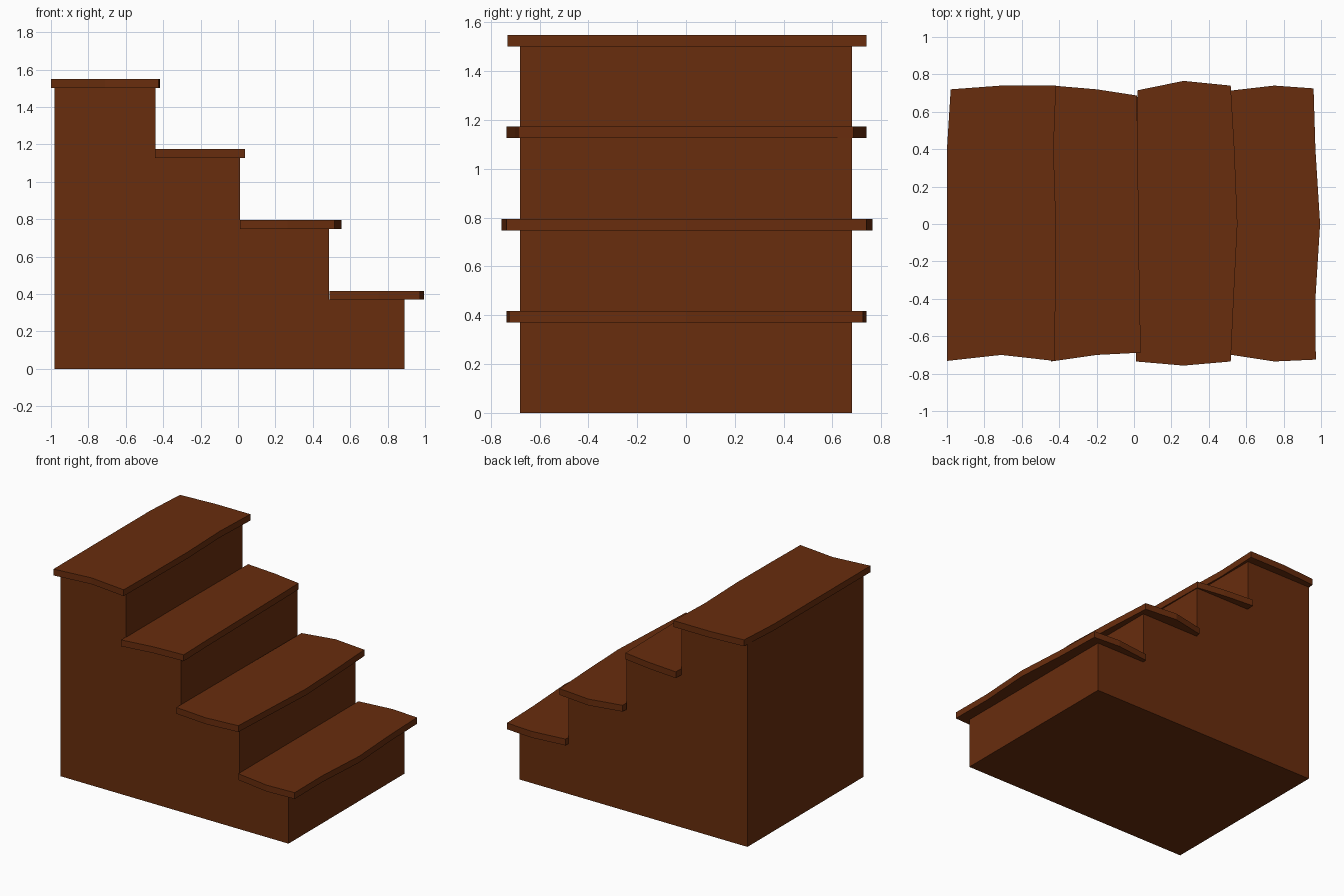
import bpy, bmesh
from mathutils import Vector

if "Cube" in bpy.data.objects:
    bpy.data.objects.remove(bpy.data.objects["Cube"])

wood = bpy.data.materials.new("brown_wood")
wood.diffuse_color = (0.14, 0.026, 0.004, 1)
wood.use_nodes = True
wood.node_tree.nodes["Principled BSDF"].inputs["Base Color"].default_value = wood.diffuse_color


def prism(name, outline, offset):
    """Extrude a closed flat outline along an offset vector."""
    bm = bmesh.new()
    face = bm.faces.new([bm.verts.new(p) for p in outline])
    ext = bmesh.ops.extrude_face_region(bm, geom=[face], use_keep_orig=True)
    verts = [g for g in ext["geom"] if isinstance(g, bmesh.types.BMVert)]
    bmesh.ops.translate(bm, verts=verts, vec=Vector(offset))
    bmesh.ops.recalc_face_normals(bm, faces=bm.faces)
    mesh = bpy.data.meshes.new(name)
    bm.to_mesh(mesh)
    bm.free()
    mesh.materials.append(wood)
    obj = bpy.data.objects.new(name, mesh)
    bpy.context.collection.objects.link(obj)
    return obj


# Solid stair body from its stepped side profile
profile = [(-0.98, 0), (0.89, 0), (0.89, 0.37), (0.487, 0.37), (0.487, 0.748),
           (0.01, 0.748), (0.01, 1.127), (-0.44, 1.127), (-0.44, 1.502), (-0.98, 1.502)]
prism("stair_body", [(x, -0.68, z) for x, z in profile], (0, 1.36, 0))

# Uneven overhanging treads: underside height and hand-cut outline
treads = {
    "bottom_tread": (0.37, [(0.49, -0.695), (0.75, -0.735), (0.972, -0.725), (0.97, -0.4),
                            (0.995, 0), (0.97, 0.4), (0.96, 0.725), (0.75, 0.74), (0.49, 0.71)]),
    "second_tread": (0.748, [(0.01, -0.735), (0.265, -0.757), (0.517, -0.735), (0.533, -0.4),
                             (0.553, 0), (0.537, 0.4), (0.517, 0.74), (0.265, 0.765), (0.02, 0.715)]),
    "third_tread": (1.127, [(-0.445, -0.735), (-0.2, -0.70), (0.037, -0.688), (0.03, -0.4),
                            (0.025, 0), (0.02, 0.4), (0.015, 0.687), (-0.2, 0.72), (-0.435, 0.74)]),
    "top_tread": (1.502, [(-1, -0.732), (-0.71, -0.70), (-0.425, -0.732), (-0.42, -0.4),
                          (-0.417, 0), (-0.43, 0.4), (-0.417, 0.74), (-0.71, 0.74),
                          (-0.98, 0.72), (-1, 0.4)]),
}
for name, (z, outline) in treads.items():
    prism(name, [(x, y, z) for x, y in outline], (0, 0, 0.047))
